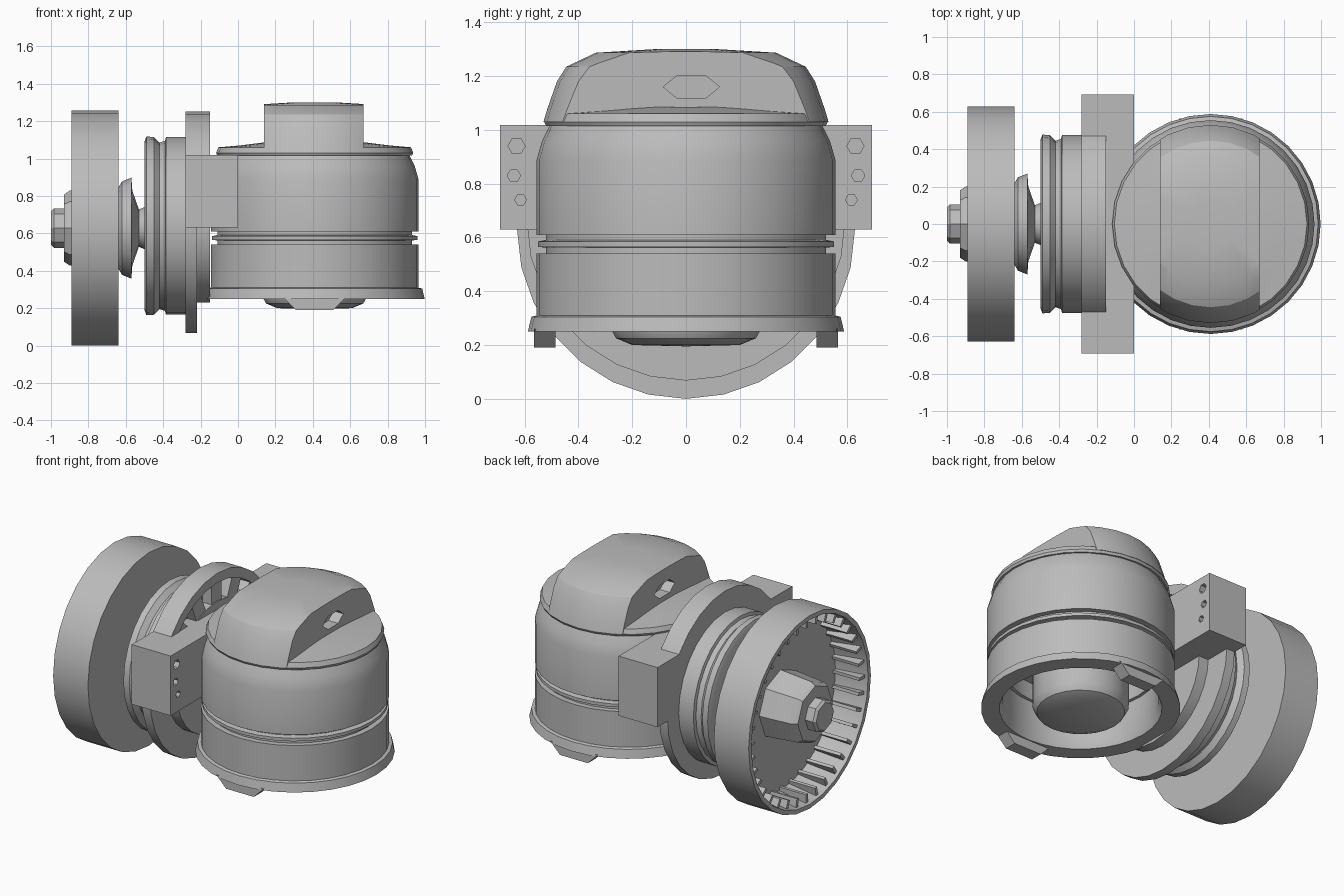
import bpy, bmesh, math
from mathutils import Vector, Matrix

if "Cube" in bpy.data.objects:
    bpy.data.objects.remove(bpy.data.objects["Cube"])

grey = bpy.data.materials.new("plain grey")
grey.use_nodes = True
grey.diffuse_color = (0.5, 0.5, 0.5, 1)
grey.node_tree.nodes["Principled BSDF"].inputs["Base Color"].default_value = (0.5, 0.5, 0.5, 1)

AXLE_Z = 0.628       # height of the wheel axis
BODY_X = 0.41        # centre of the upright housing


def finish(bm, name, smooth=True):
    bmesh.ops.remove_doubles(bm, verts=bm.verts, dist=1e-5)
    bmesh.ops.recalc_face_normals(bm, faces=bm.faces)
    mesh = bpy.data.meshes.new(name)
    bm.to_mesh(mesh)
    bm.free()
    mesh.materials.append(grey)
    ob = bpy.data.objects.new(name, mesh)
    bpy.context.collection.objects.link(ob)
    if smooth:
        bpy.ops.object.select_all(action="DESELECT")
        ob.select_set(True)
        bpy.context.view_layer.objects.active = ob
        bpy.ops.object.shade_smooth_by_angle(angle=math.radians(30))
    return ob


def lathe(profile, sides, along_x=False, centre_z=AXLE_Z, closed=False):
    """Revolve (radius, position) points about the axle or the housing axis."""
    bm = bmesh.new()
    rings = []
    for i in range(sides):
        a = math.tau * i / sides
        c, s = math.cos(a), math.sin(a)
        rings.append([bm.verts.new((t, r * c, centre_z + r * s) if along_x
                                   else (BODY_X + r * c, r * s, t)) for r, t in profile])
    n = len(profile)
    for i in range(sides):
        a, b = rings[i], rings[(i + 1) % sides]
        for j in range(n if closed else n - 1):
            k = (j + 1) % n
            bm.faces.new((a[j], a[k], b[k], b[j]))
    bmesh.ops.remove_doubles(bm, verts=bm.verts, dist=1e-5)
    return bm


def trim(bm, point, normal):
    """Cut away everything on the normal side and close the cut."""
    cut = bmesh.ops.bisect_plane(bm, geom=bm.verts[:] + bm.edges[:] + bm.faces[:],
                                 plane_co=point, plane_no=normal, clear_outer=True)
    edges = [e for e in cut["geom_cut"] if isinstance(e, bmesh.types.BMEdge)]
    bmesh.ops.holes_fill(bm, edges=edges)


def add_box(bm, lo, hi, turn=Matrix()):
    lo, hi = Vector(lo), Vector(hi)
    m = Matrix.Translation((lo + hi) / 2) @ Matrix.Diagonal((*(hi - lo), 1))
    return bmesh.ops.create_cube(bm, size=1, matrix=turn @ m)["verts"]


def spin(angle, centre_z=AXLE_Z):
    return Matrix.Translation((0, 0, centre_z)) @ Matrix.Rotation(angle, 4, "X")


def carve(ob, cutter):
    cutter.hide_render = True
    cutter.hide_set(True)
    mod = ob.modifiers.new("holes", "BOOLEAN")
    mod.operation, mod.object, mod.solver = "DIFFERENCE", cutter, "EXACT"


# Wheel: a drum, open on the outer side
finish(lathe([(0, -0.64), (0.628, -0.64), (0.628, -0.89), (0.6, -0.89),
              (0.565, -0.68), (0, -0.68)], 28, True), "wheel")

# Ribs around the inside of the wheel rim
bm = bmesh.new()
for i in range(36):
    add_box(bm, (-0.87, -0.01, 0.54), (-0.67, 0.01, 0.595), spin(math.tau * i / 36))
finish(bm, "wheel_ribs", False)

# Hub and nut
finish(lathe([(0, -0.67), (0.22, -0.67), (0.2, -0.9), (0.18, -0.93), (0, -0.93)], 8, True), "hub")
finish(lathe([(0, -0.92), (0.105, -0.92), (0.105, -0.985), (0.09, -1), (0, -1)], 8, True), "axle_nut")

# Axle between the wheel and the mount, with its collar
finish(lathe([(0.2, -0.65), (0.25, -0.62), (0.27, -0.57), (0.2, -0.565), (0.1, -0.53),
              (0.12, -0.48), (0, -0.45)], 12, True), "axle_collar")

# Stepped mounting discs
finish(lathe([(0, -0.5), (0.45, -0.5), (0.478, -0.49), (0.475, -0.45), (0.445, -0.42),
              (0.455, -0.39), (0.475, -0.385), (0.475, -0.27), (0, -0.27)],
             28, True, 0.64), "mount_disc")
finish(lathe([(0, -0.3), (0.42, -0.3), (0.42, -0.15), (0, -0.15)], 28, True, 0.65), "mount_core")
finish(lathe([(0, -0.28), (0.592, -0.28), (0.592, -0.22), (0, -0.22)], 28, True, 0.66), "back_plate")

# Raised upper rim on the back plate, stiffened with broad spokes
bm = lathe([(0.592, -0.24), (0.592, -0.15), (0.53, -0.15), (0.53, -0.24)], 28, True, 0.66, True)
trim(bm, (0, 0, 0.7), (0, 0, -1))
finish(bm, "upper_rim")
bm = bmesh.new()
for i in range(-2, 3):
    add_box(bm, (-0.24, -0.05, 0.4), (-0.155, 0.05, 0.54), spin(i * 0.4, 0.66))
finish(bm, "rim_spokes", False)

# Cross bracket joining the mount to the housing
bm = bmesh.new()
add_box(bm, (-0.28, -0.692, 0.63), (0, 0.692, 1.018))
bracket = finish(bm, "cross_bracket", False)

# Bolt holes in the bracket ends
bm = bmesh.new()
for side in (-1, 1):
    for y, z, r in ((0.63, 0.94, 0.032), (0.64, 0.83, 0.025), (0.615, 0.74, 0.022)):
        bmesh.ops.create_cone(bm, cap_ends=True, segments=6, radius1=r, radius2=r, depth=0.16,
                              matrix=Matrix.Translation((0, side * y, z)) @ Matrix.Rotation(math.pi / 2, 4, "Y"))
carve(bracket, finish(bm, "bolt_hole_cutter", False))

# Upright housing: upper and lower drums with a groove between
finish(lathe([(0, 0.61), (0.555, 0.61), (0.555, 0.89), (0.535, 0.96),
              (0.5, 1.03), (0, 1.03)], 32), "upper_drum")
finish(lathe([(0.52, 0.5), (0.52, 0.63), (0.44, 0.63), (0.44, 0.5)], 32, closed=True), "groove_core")
finish(lathe([(0.5, 0.56), (0.55, 0.565), (0.55, 0.585), (0.5, 0.595)], 32, closed=True), "groove_ring")
finish(lathe([(0.46, 0.54), (0.555, 0.54), (0.555, 0.31), (0.575, 0.305),
              (0.588, 0.25), (0.48, 0.25), (0.46, 0.3)], 32, closed=True), "lower_drum")

# Round-ended shaft inside the open bottom
finish(lathe([(0, 0.62), (0.285, 0.62), (0.285, 0.27), (0.26, 0.225), (0.2, 0.2), (0, 0.195)], 24), "inner_shaft")

# Small lugs under the bottom flange
bm = bmesh.new()
for side in (-1, 1):
    for v in add_box(bm, (0.24, -0.04, 0.19), (0.58, 0.04, 0.26)):
        if v.co.z < 0.2:
            v.co.x += 0.07 if v.co.x < BODY_X else -0.07
        v.co.y += side * 0.525
finish(bm, "bottom_lugs", False)

# Brim and cap: a dome with two flat sides
finish(lathe([(0, 1.015), (0.52, 1.015), (0.527, 1.03), (0.515, 1.06), (0.4, 1.07),
              (0.28, 1.085), (0, 1.085)], 28), "brim")
bm = lathe([(0, 1.03), (0.53, 1.03), (0.515, 1.08), (0.48, 1.18), (0.445, 1.235),
            (0.335, 1.287), (0.12, 1.3), (0, 1.3)], 28)
for side in (-1, 1):
    trim(bm, (0.405 + side * 0.265, 0, 0), (side, 0, 0))
cap = finish(bm, "cap")

# Pockets in the flat sides of the cap
bm = bmesh.new()
for x in (0.14, 0.67):
    bmesh.ops.create_cone(bm, cap_ends=True, segments=6, radius1=0.07, radius2=0.07, depth=0.14,
                          matrix=Matrix.Translation((x, 0.02, 1.16)) @ Matrix.Rotation(math.pi / 2, 4, "Y")
                          @ Matrix.Diagonal((0.7, 1.5, 1, 1)))
carve(cap, finish(bm, "pocket_cutter", False))
